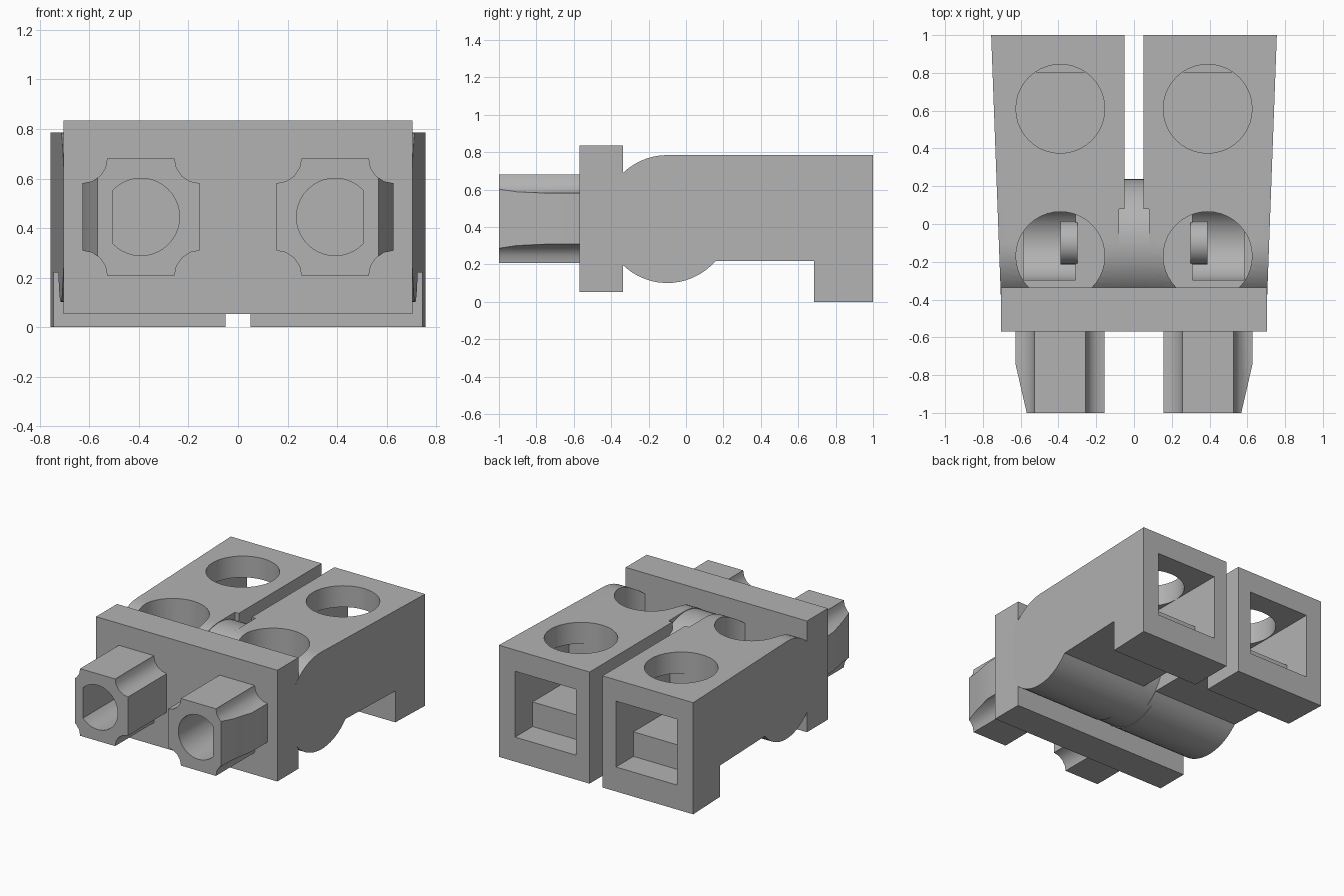
import bpy, bmesh
from math import cos, sin, pi, radians, atan2
from mathutils import Vector, Matrix

if "Cube" in bpy.data.objects:
    bpy.data.objects.remove(bpy.data.objects["Cube"], do_unlink=True)

grey = bpy.data.materials.new("plain grey")
grey.use_nodes = True
colour = (0.45, 0.45, 0.45, 1)
grey.diffuse_color = colour
grey.node_tree.nodes["Principled BSDF"].inputs["Base Color"].default_value = colour

PIVOT_Y, PIVOT_Z, BARREL_R = -0.1, 0.443, 0.342
PEG_X, PEG_Z = 0.392, 0.445


def arc(cx, cy, r, start, end, steps):
    """Points on a circular arc, angles in degrees."""
    angles = [radians(start + (end - start) * i / steps) for i in range(steps + 1)]
    return [(cx + r * cos(a), cy + r * sin(a)) for a in angles]


def prism(name, profile, axis, low, high):
    """Extrude a closed profile along x, y or z."""
    def place(p, d):
        return {"x": (d, p[0], p[1]), "y": (p[0], d, p[1]), "z": (p[0], p[1], d)}[axis]
    bm = bmesh.new()
    face = bm.faces.new([bm.verts.new(place(p, low)) for p in profile])
    ext = bmesh.ops.extrude_face_region(bm, geom=[face])
    shift = Vector(place((0, 0), high - low))
    verts = [v for v in ext["geom"] if isinstance(v, bmesh.types.BMVert)]
    bmesh.ops.translate(bm, verts=verts, vec=shift)
    bmesh.ops.recalc_face_normals(bm, faces=bm.faces)
    mesh = bpy.data.meshes.new(name)
    bm.to_mesh(mesh)
    bm.free()
    mesh.materials.append(grey)
    obj = bpy.data.objects.new(name, mesh)
    bpy.context.scene.collection.objects.link(obj)
    return obj


def box(name, x, y, z):
    return prism(name, [(x[0], y[0]), (x[1], y[0]), (x[1], y[1]), (x[0], y[1])], "z", *z)


def rod(name, centre, r, axis, low, high, steps=40):
    return prism(name, arc(*centre, r, 0, 360, steps)[:-1], axis, low, high)


def carve(obj, cutters):
    """Subtract the cutters, bake the result and remove the cutters."""
    for cutter in cutters:
        cutter.hide_render = True
        mod = obj.modifiers.new("cut", "BOOLEAN")
        mod.operation, mod.solver, mod.object = "DIFFERENCE", "EXACT", cutter
    bpy.context.view_layer.update()
    graph = bpy.context.evaluated_depsgraph_get()
    mesh = bpy.data.meshes.new_from_object(obj.evaluated_get(graph))
    obj.modifiers.clear()
    obj.data = mesh
    for cutter in cutters:
        bpy.data.objects.remove(cutter, do_unlink=True)


def smooth(obj):
    bpy.ops.object.select_all(action="DESELECT")
    obj.select_set(True)
    bpy.context.view_layer.objects.active = obj
    bpy.ops.object.shade_smooth_by_angle(angle=radians(30))


def mirrored(obj, name):
    mesh = obj.data.copy()
    mesh.transform(Matrix.Scale(-1, 4, (1, 0, 0)))
    mesh.flip_normals()
    copy = bpy.data.objects.new(name, mesh)
    bpy.context.scene.collection.objects.link(copy)


# Arm: rounded front, flat top and a deep foot at the back
meet = math_angle = 360 + atan2(0.22 - PIVOT_Z, 0.259) * 180 / pi
side = arc(PIVOT_Y, PIVOT_Z, BARREL_R, 90, meet, 36)
side += [(0.685, 0.22), (0.685, 0), (1, 0), (1, 0.785)]
arm = prism("left_arm", side, "x", 0.05, 0.7)
for v in arm.data.vertices:
    if v.co.x > 0.5:
        v.co.x = 0.707 + (v.co.y + 0.33) * 0.037

carve(arm, [
    # Clearance for the centre hub
    box("hub_gap", (0, 0.08), (-0.6, 0.08), (-0.1, 1)),
    # Round openings in the top
    rod("rear_opening", (0.39, 0.61), 0.235, "z", 0.345, 1),
    rod("front_opening", (0.39, -0.17), 0.235, "z", 0.48, 1),
    # Square socket at the back and its raised inner floor
    box("socket", (0.155, 0.63), (0.805, 1.2), (0.172, 0.635)),
    box("inner_socket", (0.155, 0.63), (0.4, 0.9), (0.345, 0.635)),
    # Hollow around the hinge pin
    rod("hinge_hollow", (PIVOT_Y, PIVOT_Z), 0.2, "x", 0.31, 0.585),
])
smooth(arm)
mirrored(arm, "right_arm")

# Hinge pin ends inside the arms
pin = rod("left_hinge_pin", (PIVOT_Y, PIVOT_Z), 0.115, "x", 0.3, 0.39, 24)
smooth(pin)
mirrored(pin, "right_hinge_pin")

# Centre hub between the arms
hub = rod("centre_hub", (PIVOT_Y, PIVOT_Z), 0.338, "x", -0.08, 0.08, 48)
smooth(hub)

# Front plate
plate = box("front_plate", (-0.705, 0.705), (-0.57, -0.337), (0.053, 0.835))

# Pegs: square bar with scooped corners and a tapered outer tip
half, scoop = 0.236, 0.1
outline = []
for i, (sx, sz) in enumerate([(1, 1), (-1, 1), (-1, -1), (1, -1)]):
    start = 270 + 90 * i
    outline += arc(PEG_X + sx * half, PEG_Z + sz * half, scoop, start, start - 90, 4)
peg = prism("left_peg", outline, "y", -1, -0.565)
taper = prism("taper", [(0.63, -0.73), (0.568, -1), (0.56, -1.04), (0.8, -1.04), (0.8, -0.73)],
              "z", 0, 1)


def bore(name, sign, low, high):
    """Round bore with a flat on its outer side."""
    pts = arc(PEG_X, PEG_Z, 0.156, 43, 317, 30)
    return prism(name, [(sign * x, z) for x, z in pts], "y", low, high)


carve(peg, [taper, bore("peg_bore", 1, -1.1, -0.5)])
smooth(peg)
mirrored(peg, "right_peg")
carve(plate, [bore("plate_bore_left", 1, -0.7, -0.45), bore("plate_bore_right", -1, -0.7, -0.45)])
